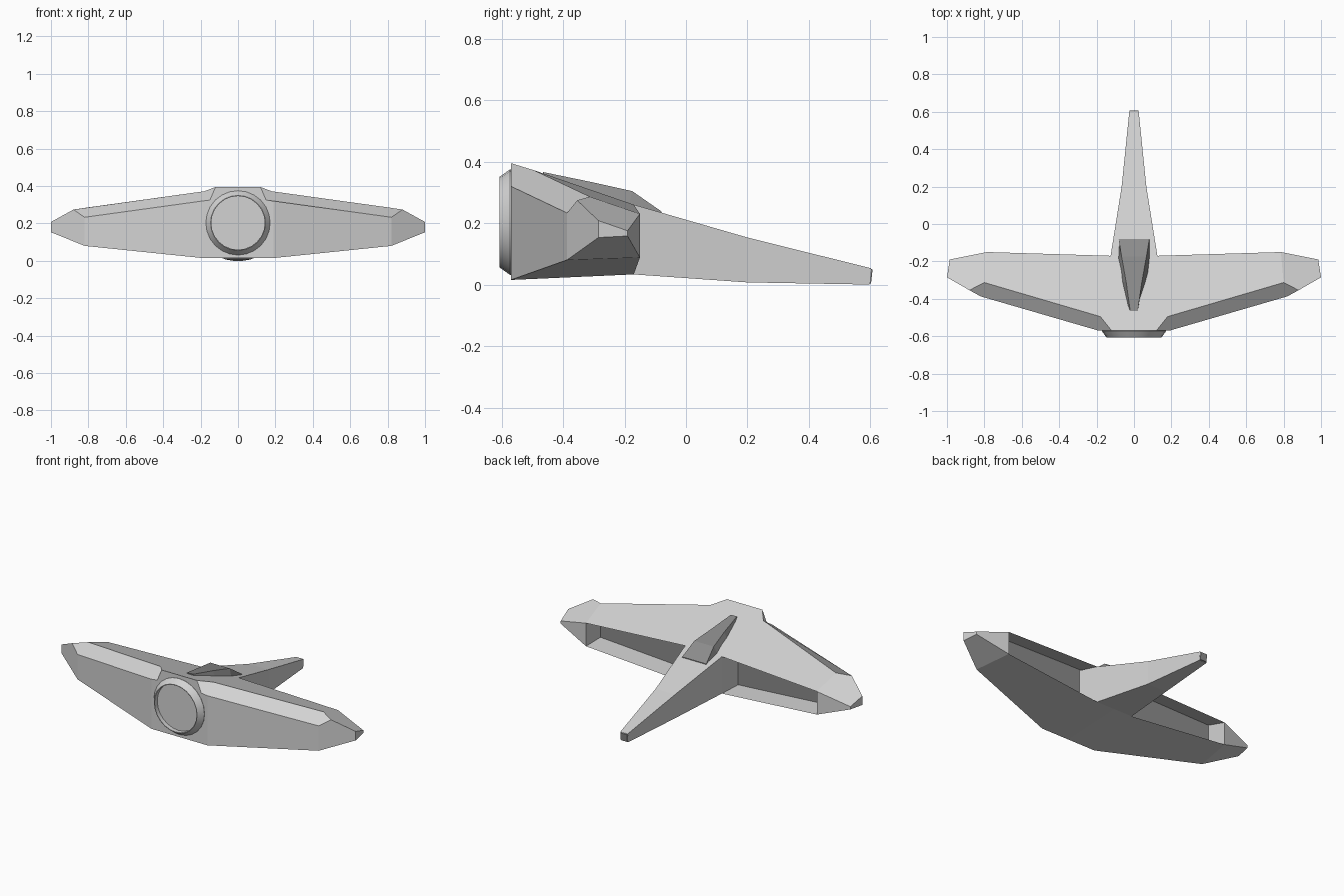
import bpy, bmesh, math

if "Cube" in bpy.data.objects:
    bpy.data.objects.remove(bpy.data.objects["Cube"])


def material(name, c):
    m = bpy.data.materials.new(name)
    m.diffuse_color = (c, c, c, 1)
    m.use_nodes = True
    m.node_tree.nodes["Principled BSDF"].inputs["Base Color"].default_value = m.diffuse_color
    return m


hull_grey = material("hull_grey", 0.65)
dark_grey = material("dark_grey", 0.26)


def finish(name, bm, mats):
    bmesh.ops.remove_doubles(bm, verts=bm.verts[:], dist=0.0005)
    bmesh.ops.recalc_face_normals(bm, faces=bm.faces[:])
    me = bpy.data.meshes.new(name)
    bm.to_mesh(me)
    bm.free()
    for m in mats:
        me.materials.append(m)
    ob = bpy.data.objects.new(name, me)
    bpy.context.collection.objects.link(ob)
    return ob


def loft(name, sections, mat):
    """Skin closed sections that have equal point counts, with end caps."""
    bm = bmesh.new()
    rings = [[bm.verts.new(p) for p in s] for s in sections]
    n = len(rings[0])
    for a, b in zip(rings, rings[1:]):
        for i in range(n):
            j = (i + 1) % n
            bm.faces.new((a[i], a[j], b[j], b[i]))
    bm.faces.new(rings[0])
    bm.faces.new(rings[-1])
    return finish(name, bm, [mat])


# Swept wing hull: half of it, mirrored across x = 0
P = {
    "n": (0, -.57, .395), "A": (.12, -.57, .395), "B": (.18, -.495, .372),
    "C": (.8, -.313, .286), "D": (.88, -.354, .274), "E": (.82, -.387, .233),
    "F": (.19, -.57, .32), "G": (.15, -.57, .325),
    "f": (.19, -.57, .015), "m": (0, -.57, .015), "e": (.82, -.387, .08),
    "T": (1, -.285, .208), "t": (1, -.285, .153),
    "U": (.985, -.19, .175), "u": (.985, -.19, .158),
    "R": (.785, -.15, .23), "r": (.785, -.15, .088),
    "L": (0, -.17, .26), "l": (0, -.17, .033),
    "K": (.125, -.17, .26), "k": (.125, -.17, .033),
    # inner corners of the trailing edge pocket
    "V": (.785, -.29, .274), "v": (.785, -.29, .09),
    "W": (0, -.30, .294), "w": (0, -.30, .033),
}
FACES = ["nABCRKL", "ABCDEFG", "CDTUR", "nAGFfm", "FEef", "EDTte", "TUut",
         "URru", "etur", "mferkl", "LKRVW", "lkrvw", "VvwW", "RVvr"]
bm = bmesh.new()
for s in (1, -1):
    v = {k: bm.verts.new((s * x, y, z)) for k, (x, y, z) in P.items()}
    for f in FACES:
        face = bm.faces.new([v[c] for c in f])
        face.material_index = int(f == "VvwW")  # dark back wall of the pocket
finish("wing_hull", bm, [hull_grey, dark_grey])

# Tapered tail boom with a dark end plate
loft("tail_boom", [
    [(-w, y, lo), (w, y, lo), (w, y + d, hi), (-w, y + d, hi)]
    for y, w, lo, hi, d in ((-.30, .146, .04, .285, 0), (-.17, .125, .033, .26, 0),
                            (.2, .066, .007, .153, 0), (.597, .025, 0, .053, .005))
], hull_grey)
loft("tail_end", [
    [(-w, y, lo), (w, y, lo), (w, y + .005, hi), (-w, y + .005, hi)]
    for y, w, lo, hi in ((.596, .025, .001, .052), (.602, .022, .004, .049))
], dark_grey)

# Faceted canopy: wide base, narrower roof, sloping rear
loft("canopy", [
    [(-w, y, lo), (w, y, lo), (r, y2, hi), (-r, y2, hi)]
    for y, w, lo, r, y2, hi in ((-.465, .022, .34, .02, -.465, .366),
                                (-.31, .08, .28, .042, -.31, .334),
                                (-.19, .092, .24, .066, -.175, .304),
                                (-.08, .082, .22, .082, -.08, .238))
], dark_grey)

# Nose ring: chamfered outside, recessed disc inside
N = 24
ring = loft("nose_ring", [
    [(r * math.cos(2 * math.pi * i / N), y, .203 + r * math.sin(2 * math.pi * i / N))
     for i in range(N)]
    for r, y in ((.172, -.56), (.172, -.572), (.147, -.607), (.143, -.607), (.143, -.58))
], hull_grey)
bpy.context.view_layer.objects.active = ring
ring.select_set(True)
bpy.ops.object.shade_smooth_by_angle(angle=math.radians(30))
